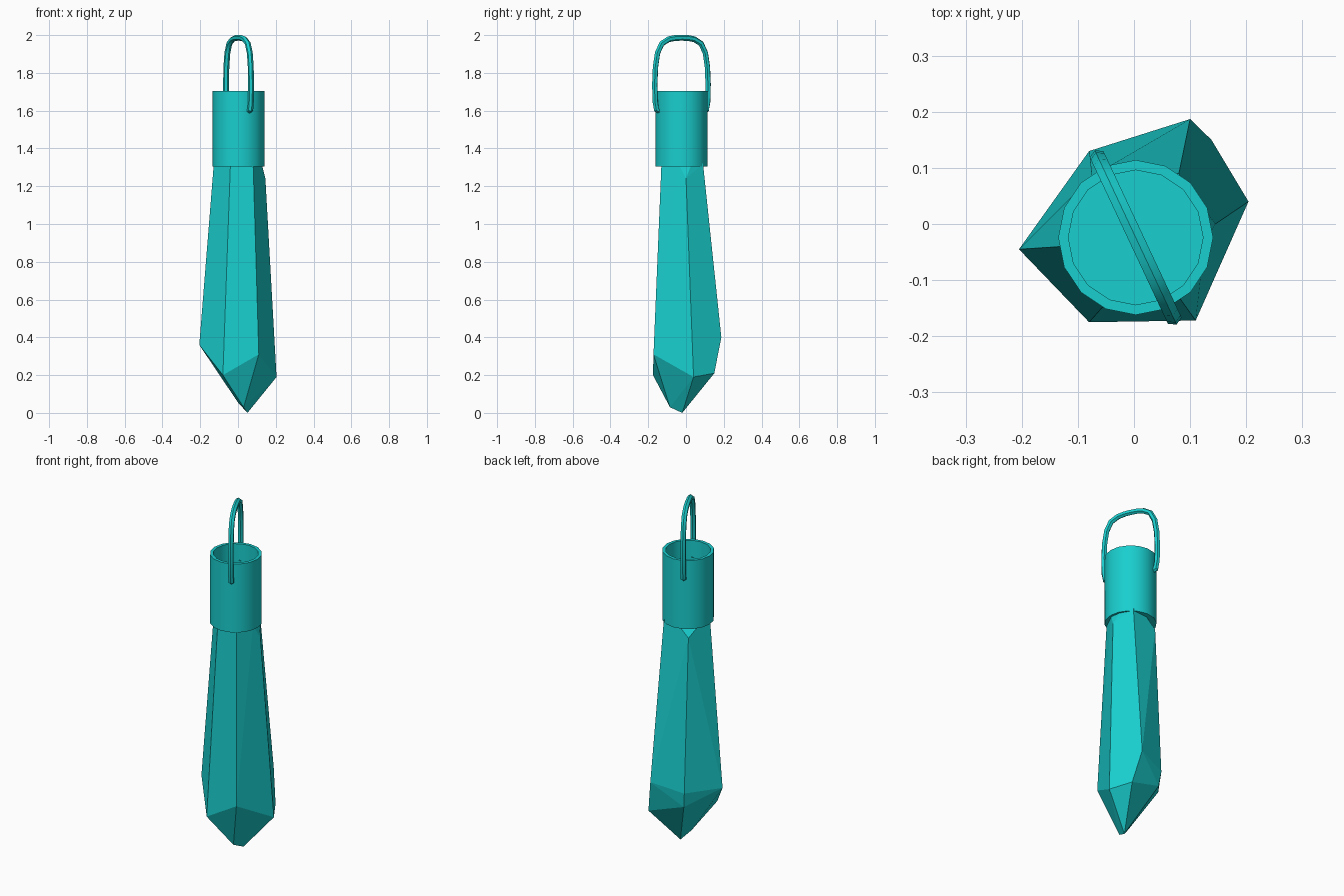
import bpy, bmesh, math
from mathutils import Vector

if "Cube" in bpy.data.objects:
    bpy.data.objects.remove(bpy.data.objects["Cube"])

teal = bpy.data.materials.new("teal")
teal.diffuse_color = (0.01, 0.62, 0.62, 1)
teal.use_nodes = True
teal.node_tree.nodes["Principled BSDF"].inputs["Base Color"].default_value = teal.diffuse_color
CX, CY = 0.003, -0.024


def add_object(name, bm):
    bmesh.ops.recalc_face_normals(bm, faces=bm.faces)
    me = bpy.data.meshes.new(name)
    bm.to_mesh(me)
    bm.free()
    ob = bpy.data.objects.new(name, me)
    bpy.context.collection.objects.link(ob)
    me.materials.append(teal)
    return ob


def smooth(ob, angle):
    bpy.ops.object.select_all(action='DESELECT')
    ob.select_set(True)
    bpy.context.view_layer.objects.active = ob
    bpy.ops.object.shade_smooth_by_angle(angle=math.radians(angle))


# Crystal: faceted shard as the hull of its corner points
tip = [(0.05, -0.02, 0.0), (0.03, -0.085, 0.03), (0.0, -0.05, 0.055)]
belly = [(-0.205, -0.045, 0.36), (-0.08, -0.175, 0.20), (0.11, -0.172, 0.31),
         (0.204, 0.04, 0.19), (0.138, 0.15, 0.21), (0.10, 0.187, 0.40),
         (-0.08, 0.13, 0.36), (-0.07, 0.12, 0.275)]
neck = [(-0.128, -0.04, 1.32), (-0.04, -0.13, 1.32), (0.08, -0.13, 1.32),
        (0.125, -0.04, 1.32), (0.145, 0.0, 1.24), (0.115, 0.03, 1.32),
        (0.08, 0.09, 1.32), (0.0, 0.085, 1.32), (-0.075, 0.085, 1.25),
        (-0.105, 0.01, 1.32)]
bm = bmesh.new()
for p in tip + belly + neck:
    bm.verts.new(p)
res = bmesh.ops.convex_hull(bm, input=bm.verts)
bmesh.ops.delete(bm, geom=[v for v in bm.verts if not v.link_faces], context='VERTS')
bmesh.ops.dissolve_limit(bm, angle_limit=math.radians(3), verts=bm.verts, edges=bm.edges)
add_object("crystal", bm)

# Cap: hollow cup around the crystal's neck
N = 16
profile = [(0.138, 1.305), (0.138, 1.705), (0.12, 1.705), (0.12, 1.34)]
bm = bmesh.new()
rings = [[bm.verts.new((CX + r * math.cos(2 * math.pi * i / N),
                        CY + r * math.sin(2 * math.pi * i / N), z)) for i in range(N)]
         for r, z in profile]
for a, b in zip(rings, rings[1:]):
    for i in range(N):
        j = (i + 1) % N
        bm.faces.new((a[i], a[j], b[j], b[i]))
bm.faces.new(rings[0][::-1])
bm.faces.new(rings[-1])
smooth(add_object("cap", bm), 40)

# Hanging loop: six-sided wire swept along a mirrored arch, ends biting into the cap
half = [(0.122, 1.595), (0.146, 1.605), (0.154, 1.65), (0.156, 1.74), (0.152, 1.83),
        (0.14, 1.905), (0.115, 1.955), (0.075, 1.978), (0.035, 1.985)]
path = half + [(0, 1.986)] + [(-s, z) for s, z in reversed(half)]
along = Vector((0.425, -0.905, 0)).normalized()
side = Vector((-along.y, along.x, 0))
pts = [Vector((CX, CY, z)) + along * s for s, z in path]
R, S = 0.0155, 6
bm = bmesh.new()
rings = []
for k, p in enumerate(pts):
    t = (pts[min(k + 1, len(pts) - 1)] - pts[max(k - 1, 0)]).normalized()
    n = t.cross(side)
    rings.append([bm.verts.new(p + R * (n * math.cos(2 * math.pi * i / S)
                                        + side * math.sin(2 * math.pi * i / S)))
                  for i in range(S)])
for a, b in zip(rings, rings[1:]):
    for i in range(S):
        j = (i + 1) % S
        bm.faces.new((a[i], a[j], b[j], b[i]))
bm.faces.new(rings[0])
bm.faces.new(rings[-1])
smooth(add_object("hanging_loop", bm), 40)
